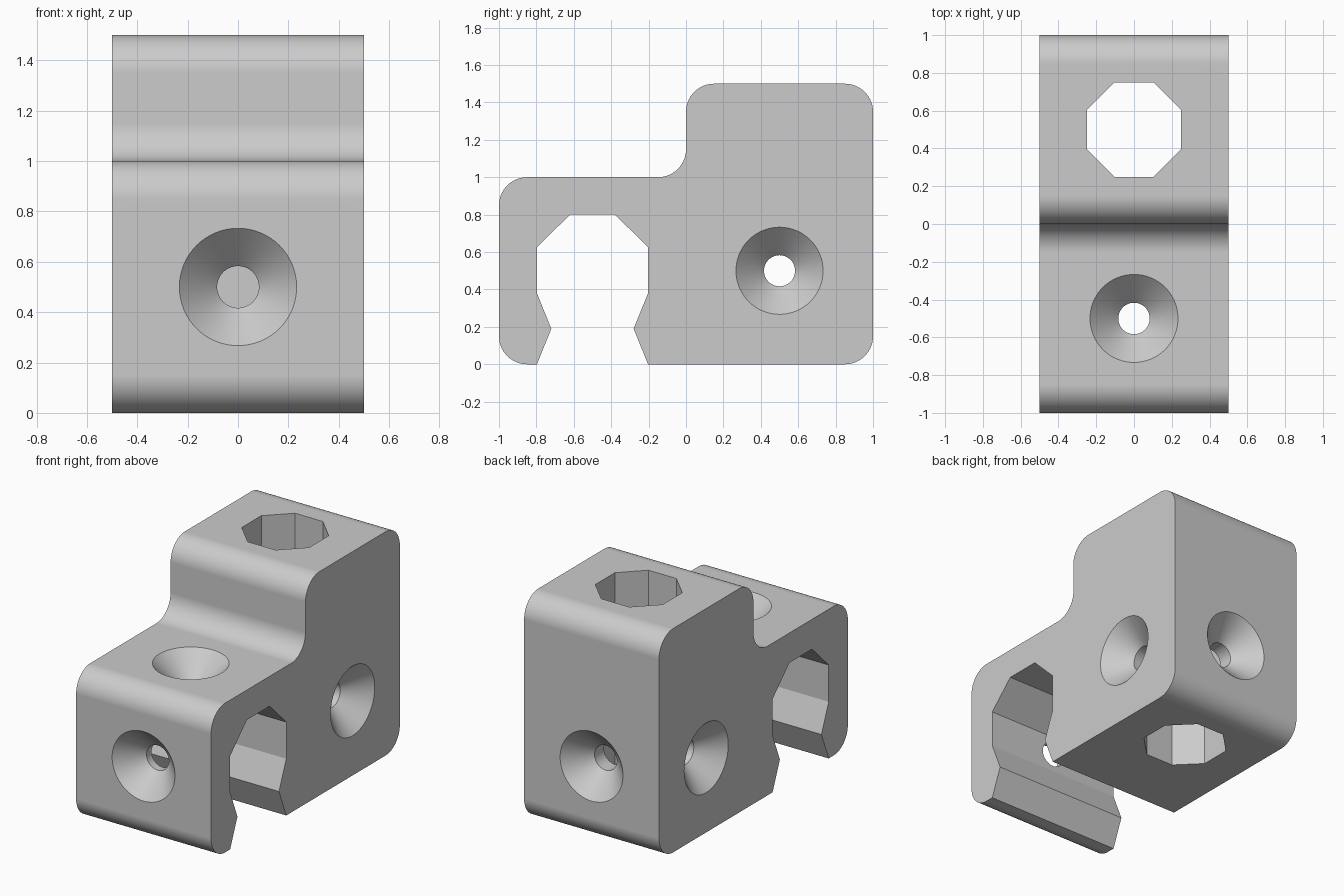
import bpy, math
from mathutils import Matrix, Vector

if "Cube" in bpy.data.objects:
    bpy.data.objects.remove(bpy.data.objects["Cube"], do_unlink=True)

grey = bpy.data.materials.new("plain grey")
grey.use_nodes = True
colour = (0.6, 0.6, 0.6, 1)
grey.diffuse_color = colour
grey.node_tree.nodes["Principled BSDF"].inputs["Base Color"].default_value = colour


def make_object(name, verts, faces):
    mesh = bpy.data.meshes.new(name)
    mesh.from_pydata(verts, [], faces)
    mesh.materials.append(grey)
    obj = bpy.data.objects.new(name, mesh)
    bpy.context.collection.objects.link(obj)
    return obj


def loft(name, rings):
    """Closed solid through equal-sized rings of points."""
    n = len(rings[0])
    faces = [tuple(reversed(range(n))),
             tuple(range((len(rings) - 1) * n, len(rings) * n))]
    for r in range(len(rings) - 1):
        a, b = r * n, (r + 1) * n
        faces += [(a + i, a + (i + 1) % n, b + (i + 1) % n, b + i) for i in range(n)]
    return make_object(name, [p for ring in rings for p in ring], faces)


def extrude_x(name, profile, half):
    return loft(name, [[(x, y, z) for y, z in profile] for x in (-half, half)])


def fillet(corners, radius, steps=14):
    """Round every right-angled corner that is flagged."""
    points = []
    for i, (y, z, rounded) in enumerate(corners):
        c = Vector((y, z))
        if not rounded:
            points.append(c)
            continue
        u = (Vector(corners[i - 1][:2]) - c).normalized()
        v = (Vector(corners[(i + 1) % len(corners)][:2]) - c).normalized()
        for k in range(steps + 1):
            t = k / steps * math.pi / 2
            points.append(c + radius * (u * (1 - math.sin(t)) + v * (1 - math.cos(t))))
    return points


def lathe(name, stations, sides, turn=0.0):
    return loft(name, [[(r * math.cos(turn + math.tau * i / sides),
                         r * math.sin(turn + math.tau * i / sides), z)
                        for i in range(sides)] for r, z in stations])


def cut(target, cutter):
    cutter.hide_render = True
    mod = target.modifiers.new("cut", "BOOLEAN")
    mod.operation = "DIFFERENCE"
    mod.solver = "EXACT"
    mod.object = cutter
    bpy.context.view_layer.objects.active = target
    bpy.ops.object.modifier_apply(modifier=mod.name)
    bpy.data.objects.remove(cutter, do_unlink=True)


# Stepped block with the snap-in slot open at the bottom
slot = [(0.297, 0), (0.22, 0.19), (0.297, 0.38), (0.297, 0.626), (0.12, 0.8)]
outline = [(-1, 0, True)]
outline += [(-0.5 - w, z, False) for w, z in slot]
outline += [(-0.5 + w, z, False) for w, z in reversed(slot)]
outline += [(1, 0, True), (1, 1.5, True), (0, 1.5, True), (0, 1, True), (-1, 1, True)]
block = extrude_x("connector_block", fillet(outline, 0.15), 0.5)

# Upright octagonal socket
socket = lathe("socket_cutter", [(0.25 / math.cos(math.pi / 8), z) for z in (-0.2, 1.7)],
               8, math.pi / 8)
socket.location = (0, 0.5, 0)
cut(block, socket)

# Countersunk screw holes: position on the surface and outward direction
holes = [((0, -1, 0.5), (0, -1, 0)), ((0, -0.5, 1), (0, 0, 1)),
         ((0, 1, 0.5), (0, 1, 0)),
         ((0.5, 0.5, 0.5), (1, 0, 0)), ((-0.5, 0.5, 0.5), (-1, 0, 0))]
for place, outward in holes:
    sink = lathe("screw_cutter", [(0.083, -0.32), (0.083, -0.15), (0.283, 0.05)], 64)
    turn = Vector((0, 0, 1)).rotation_difference(Vector(outward)).to_matrix().to_4x4()
    sink.data.transform(Matrix.Translation(place) @ turn)
    cut(block, sink)

# Smooth fillets and cones, crisp edges elsewhere
bpy.ops.object.select_all(action="DESELECT")
block.select_set(True)
bpy.context.view_layer.objects.active = block
bpy.ops.object.shade_smooth_by_angle(angle=math.radians(15))
weighted = block.modifiers.new("weighted normals", "WEIGHTED_NORMAL")
weighted.keep_sharp = True
